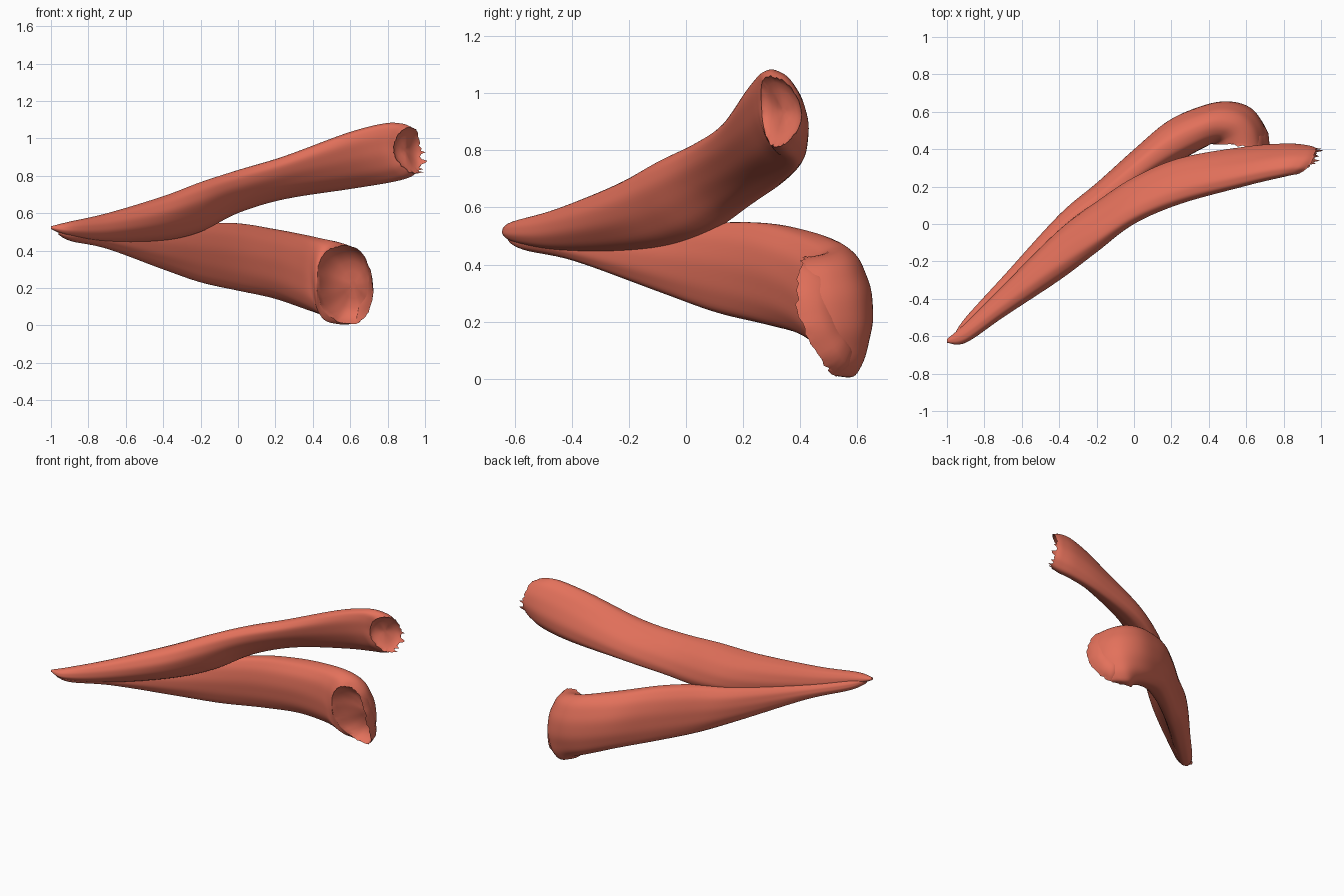
import bpy, bmesh, math, random
from mathutils import Vector

if "Cube" in bpy.data.objects:
    bpy.data.objects.remove(bpy.data.objects["Cube"])

random.seed(4)
SIDES = 64
STEPS = 7

mat = bpy.data.materials.new("muscle_red")
mat.diffuse_color = (0.77, 0.165, 0.105, 1)
mat.use_nodes = True
mat.node_tree.nodes["Principled BSDF"].inputs["Base Color"].default_value = mat.diffuse_color


def spline(rows, steps):
    """Catmull-Rom interpolation of section parameters."""
    out = []
    n = len(rows)
    for i in range(n - 1):
        a, b, c, d = (rows[max(0, min(n - 1, i + k))] for k in (-1, 0, 1, 2))
        for s in range(steps):
            t = s / steps
            out.append([0.5 * (2 * q + (r - p) * t + (2 * p - 5 * q + 4 * r - w) * t * t
                               + (3 * q - p - 3 * r + w) * t ** 3)
                        for p, q, r, w in zip(a, b, c, d)])
    out.append(list(rows[-1]))
    return out


def section(row, strength, tilt, power):
    """Skewed oval: front xy, back xy, low z, high z, skew, bow out of plane."""
    fx, fy, bx, by, lo, hi, skew, bow = row
    normal = Vector((by - fy, fx - bx, 0)).normalized()
    pts = []
    for k in range(SIDES):
        t = 2 * math.pi * k / SIDES
        c, s = math.cos(t + skew), math.sin(t)
        c = math.copysign(abs(c) ** power, c)     # power < 1 flattens the sides
        # shallow lengthwise fibre furrows
        f = 1 + strength * (math.sin(5 * t + 4 * fx) + 0.6 * math.sin(11 * t - 3 * bx))
        c, s = c * f, s * f
        pts.append(Vector(((fx + bx) / 2 + (bx - fx) / 2 * c,
                           (fy + by) / 2 + (by - fy) / 2 * c,
                           (lo + hi) / 2 + (hi - lo) / 2 * s))
                   + normal * bow * (s * s + tilt * s))
    return pts


def muscle(name, rows, hollow, tilt, power, fray):
    """Loft the sections, fray the rim and close it with a hollow end."""
    rings = [section(r, 0.01, tilt, power) for r in spline(rows, STEPS)]
    rim = [p.copy() for p in rings[-1]]
    for p in rings[-1]:
        p += fray(p)
    mid = sum(rim, Vector()) / SIDES
    for scale, depth in ((0.94, 0.25), (0.82, 0.6), (0.6, 0.9), (0.35, 1.0), (0.12, 1.05)):
        rings.append([mid + (p - mid) * scale + hollow * depth for p in rim])
    bm = bmesh.new()
    loops = [[bm.verts.new(p) for p in ring] for ring in rings]
    for a, b in zip(loops, loops[1:]):
        for k in range(SIDES):
            j = (k + 1) % SIDES
            bm.faces.new((a[k], a[j], b[j], b[k]))
    bm.faces.new(loops[0])
    bm.faces.new(loops[-1])
    bmesh.ops.recalc_face_normals(bm, faces=bm.faces)
    mesh = bpy.data.meshes.new(name)
    bm.to_mesh(mesh)
    bm.free()
    ob = bpy.data.objects.new(name, mesh)
    bpy.context.collection.objects.link(ob)
    mesh.materials.append(mat)
    bpy.context.view_layer.objects.active = ob
    ob.select_set(True)
    bpy.ops.object.shade_smooth_by_angle(angle=math.radians(65))
    ob.select_set(False)


# Upper head: long rounded strap rising to the right
upper = [
    (-1.00, -.635, -1.00, -.615, .515, .53, 0, 0),
    (-.90, -.635, -.90, -.53, .475, .555, 0, 0),
    (-.70, -.50, -.70, -.33, .445, .60, .1, 0),
    (-.40, -.30, -.40, -.03, .455, .69, .2, 0),
    (-.20, -.15, -.20, .12, .50, .765, .35, 0),
    (.00, .00, .00, .25, .60, .83, .5, 0),
    (.25, .11, .25, .355, .675, .905, .55, 0),
    (.58, .20, .60, .415, .73, 1.03, .55, 0),
    (.74, .24, .82, .43, .765, 1.08, .4, .015),
    (.80, .255, .93, .42, .79, 1.08, .25, .03),
    (.83, .265, .975, .405, .815, 1.06, .15, .04),
]


def fray_upper(p):
    # loose fibres on the outer lower rim
    tuft = 0.035 if p.x > 0.92 and p.z < 0.97 else 0.005
    return Vector((random.uniform(-.2, 1) * tuft, 0, random.uniform(-.004, .004)))


muscle("upper_muscle_head", upper, Vector((-.02, .02, 0)), 0, 1, fray_upper)

# Lower head: flattened fan whose end hooks round towards the front
lower = [
    (-.96, -.63, -.96, -.59, .485, .52, 0, 0),
    (-.88, -.60, -.90, -.50, .45, .52, 0, 0),
    (-.70, -.44, -.70, -.28, .41, .515, 0, 0),
    (-.40, -.16, -.40, .05, .30, .53, 0, 0),
    (-.20, .02, -.20, .22, .23, .545, .1, 0),
    (.00, .18, .00, .40, .185, .545, .15, 0),
    (.20, .31, .18, .55, .145, .515, .15, 0),
    (.34, .39, .36, .63, .09, .485, .15, 0),
    (.39, .415, .50, .655, .05, .465, .15, 0),
    (.41, .43, .62, .62, .015, .45, .15, -.02),
    (.42, .435, .69, .53, .005, .435, .1, -.04),
    (.42, .44, .72, .40, .01, .425, .05, -.055),
]


def fray_lower(p):
    # ragged only along the outer lip
    a = max(0, min(1, (p.x - .45) * 8))
    return Vector((random.uniform(-.003, .003), random.uniform(-.010, .006) * a,
                   random.uniform(-.004, .004)))


muscle("lower_muscle_head", lower, Vector((.04, .10, 0)), -1, .8, fray_lower)
